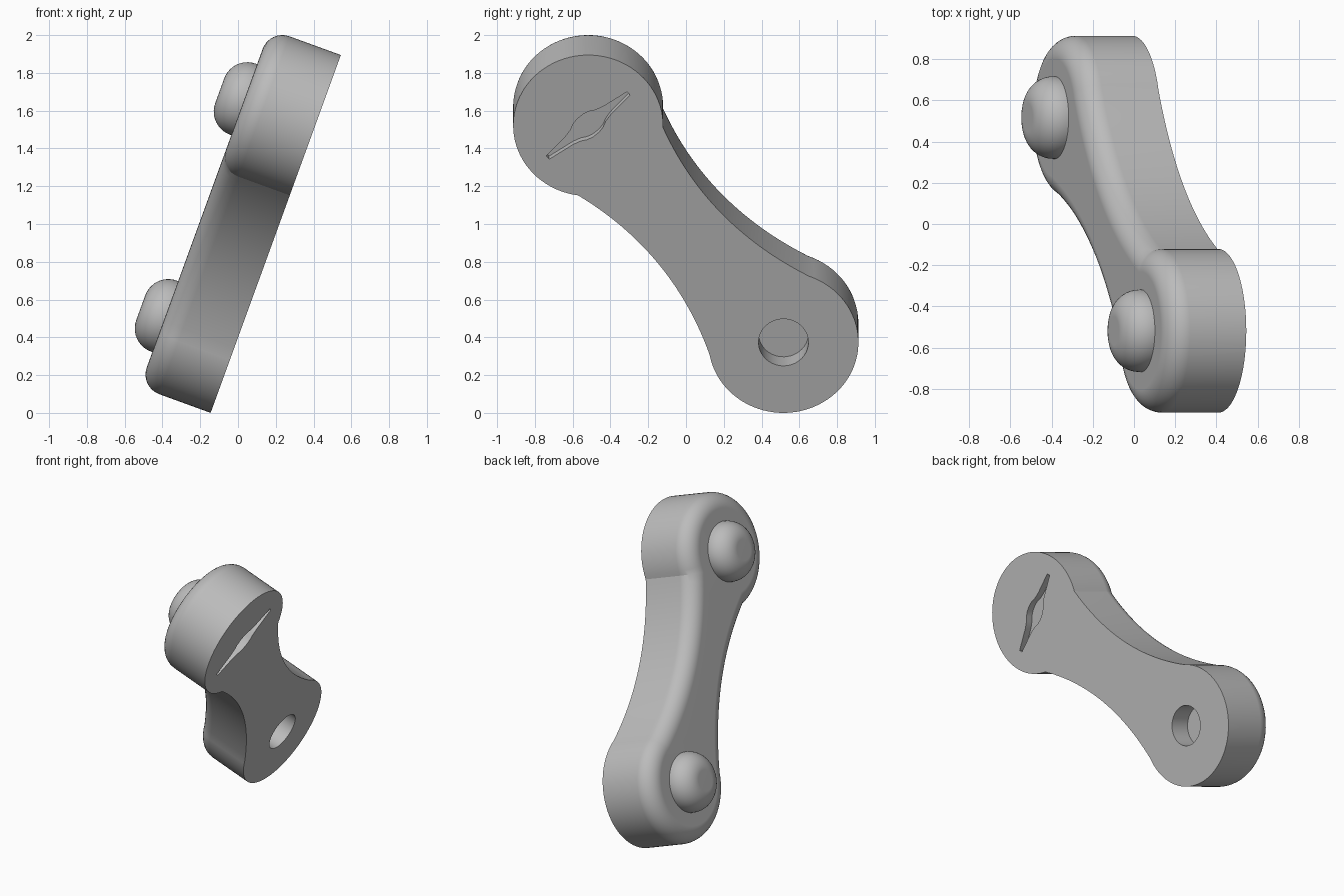
import bpy
import bmesh
from math import sin, cos, pi, radians, atan2
from mathutils import Matrix, Vector

cube = bpy.data.objects.get("Cube")
if cube:
    bpy.data.objects.remove(cube)

# Main sizes
END_R = 0.397
THICK = 0.4
FILLET = 0.11
TILT = radians(20)
big_end = Vector((0.518, 1.619))
low_end = Vector((-0.516, 0.397))
along = low_end - big_end
SPAN = along.length

# Leaning frame: x runs down the arm from the upper end, z out of the rounded face
s, c = sin(TILT), cos(TILT)
lean = Matrix(((0, s, -c, -0.145), (-1, 0, 0, 0), (0, c, s, 0), (0, 0, 0, 1)))
FRAME = (lean @ Matrix.Translation(big_end.to_3d())
         @ Matrix.Rotation(atan2(along.y, along.x), 4, "Z"))

grey = bpy.data.materials.new("plain grey")
grey.use_nodes = True
grey.diffuse_color = (0.5, 0.5, 0.5, 1)
grey.node_tree.nodes["Principled BSDF"].inputs["Base Color"].default_value = (0.5, 0.5, 0.5, 1)


def arc(cx, r, start, end, n):
    """Points on a circle centred on the arm axis, angles in degrees."""
    angles = [radians(start + (end - start) * i / n) for i in range(n + 1)]
    return [(cx + r * cos(a), r * sin(a)) for a in angles]


def prism(name, outline, z0, z1, fillet=0, segments=8):
    """Extrude an outline and round its far rim."""
    bm = bmesh.new()
    base = bm.faces.new([bm.verts.new((x, y, z0)) for x, y in outline])
    ext = bmesh.ops.extrude_face_region(bm, geom=[base], use_keep_orig=True)
    top = [v for v in ext["geom"] if isinstance(v, bmesh.types.BMVert)]
    bmesh.ops.translate(bm, verts=top, vec=(0, 0, z1 - z0))
    bmesh.ops.recalc_face_normals(bm, faces=bm.faces)
    if fillet:
        top = set(top)
        rim = [e for e in bm.edges if set(e.verts) <= top]
        bmesh.ops.bevel(bm, geom=rim, offset=fillet, segments=segments,
                        profile=0.5, affect="EDGES", clamp_overlap=False)
    bm.transform(FRAME)
    mesh = bpy.data.meshes.new(name)
    bm.to_mesh(mesh)
    bm.free()
    mesh.materials.append(grey)
    obj = bpy.data.objects.new(name, mesh)
    bpy.context.collection.objects.link(obj)
    return obj


def activate(obj):
    bpy.ops.object.select_all(action="DESELECT")
    obj.select_set(True)
    bpy.context.view_layer.objects.active = obj


def cut(obj, cutter):
    cutter.hide_render = True
    mod = obj.modifiers.new("cut", "BOOLEAN")
    mod.operation = "DIFFERENCE"
    mod.solver = "EXACT"
    mod.object = cutter
    activate(obj)
    bpy.ops.object.modifier_apply(modifier=mod.name)
    bpy.data.objects.remove(cutter)


# Arm outline: two round ends joined by hollow sides
upper = arc(0, END_R, 48, 312, 60)
lower = arc(SPAN, END_R, -120, 120, 56)


def hollow_side(start, end, bow, n=28):
    pts = []
    for i in range(1, n):
        t = i / n
        x, y = Vector(start).lerp(Vector(end), t)
        pts.append((x, y + bow * 4 * t * (1 - t)))
    return pts


outline = (upper + hollow_side(upper[-1], lower[0], 0.1)
           + lower + hollow_side(lower[-1], upper[0], -0.1))
arm = prism("arm", outline, 0, THICK, FILLET)

# Round socket in the flat face of the lower end
cut(arm, prism("socket_cutter", arc(SPAN, 0.132, 0, 352.5, 47), -0.1, 0.14))

# Narrow slot with a swollen middle, across the upper end
half = [(0.012, -0.28), (0.03, -0.13), (0.042, -0.085), (0.058, -0.055), (0.066, -0.02),
        (0.066, 0.02), (0.058, 0.055), (0.042, 0.085), (0.03, 0.13), (0.012, 0.28)]
slot = half + [(-x, -y) for x, y in half]
cut(arm, prism("slot_cutter", slot, -0.1, 0.05))

# Domed knobs on the rounded face
parts = [arm]
for name, x in (("upper_knob", 0), ("lower_knob", SPAN)):
    parts.append(prism(name, arc(x, 0.2, 0, 354, 59), THICK - 0.03, THICK + 0.138, 0.13, 10))

for obj in parts:
    activate(obj)
    bpy.ops.object.shade_smooth_by_angle(angle=radians(20))
    mod = obj.modifiers.new("even shading", "WEIGHTED_NORMAL")
    mod.keep_sharp = True
